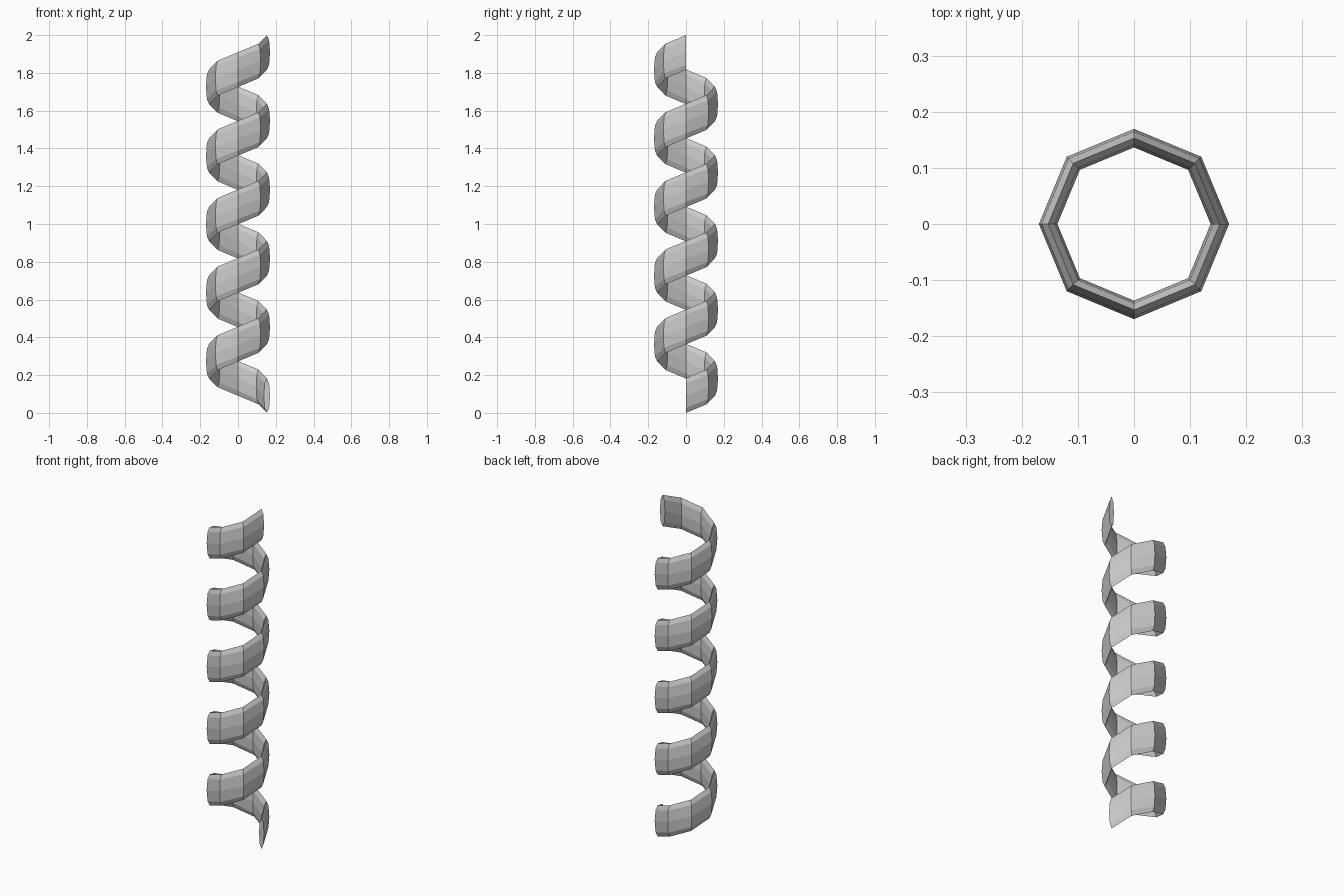
import bpy, bmesh
from math import cos, sin, tau

if "Cube" in bpy.data.objects:
    bpy.data.objects.remove(bpy.data.objects["Cube"])

TURNS, STEPS, SIDES = 5, 8, 8
RADIUS, HALF_W, HALF_H = 0.153, 0.0165, 0.092
RISE = 2.0 - 2 * HALF_H

bm = bmesh.new()

# Flattened oval section swept up a coarse helix
rings = []
for i in range(TURNS * STEPS + 1):
    a = tau * i / STEPS
    z = HALF_H + RISE * i / (TURNS * STEPS)
    ring = []
    for k in range(SIDES):
        t = tau * k / SIDES
        r = RADIUS + HALF_W * cos(t)
        ring.append(bm.verts.new((r * cos(a), r * sin(a), z + HALF_H * sin(t))))
    rings.append(ring)

for lo, hi in zip(rings, rings[1:]):
    for k in range(SIDES):
        n = (k + 1) % SIDES
        bm.faces.new((lo[k], lo[n], hi[n], hi[k]))

# End caps
bm.faces.new(rings[0])
bm.faces.new(rings[-1])
bmesh.ops.recalc_face_normals(bm, faces=bm.faces)

mesh = bpy.data.meshes.new("spiral_coil")
bm.to_mesh(mesh)
bm.free()
bpy.context.collection.objects.link(bpy.data.objects.new("spiral_coil", mesh))
